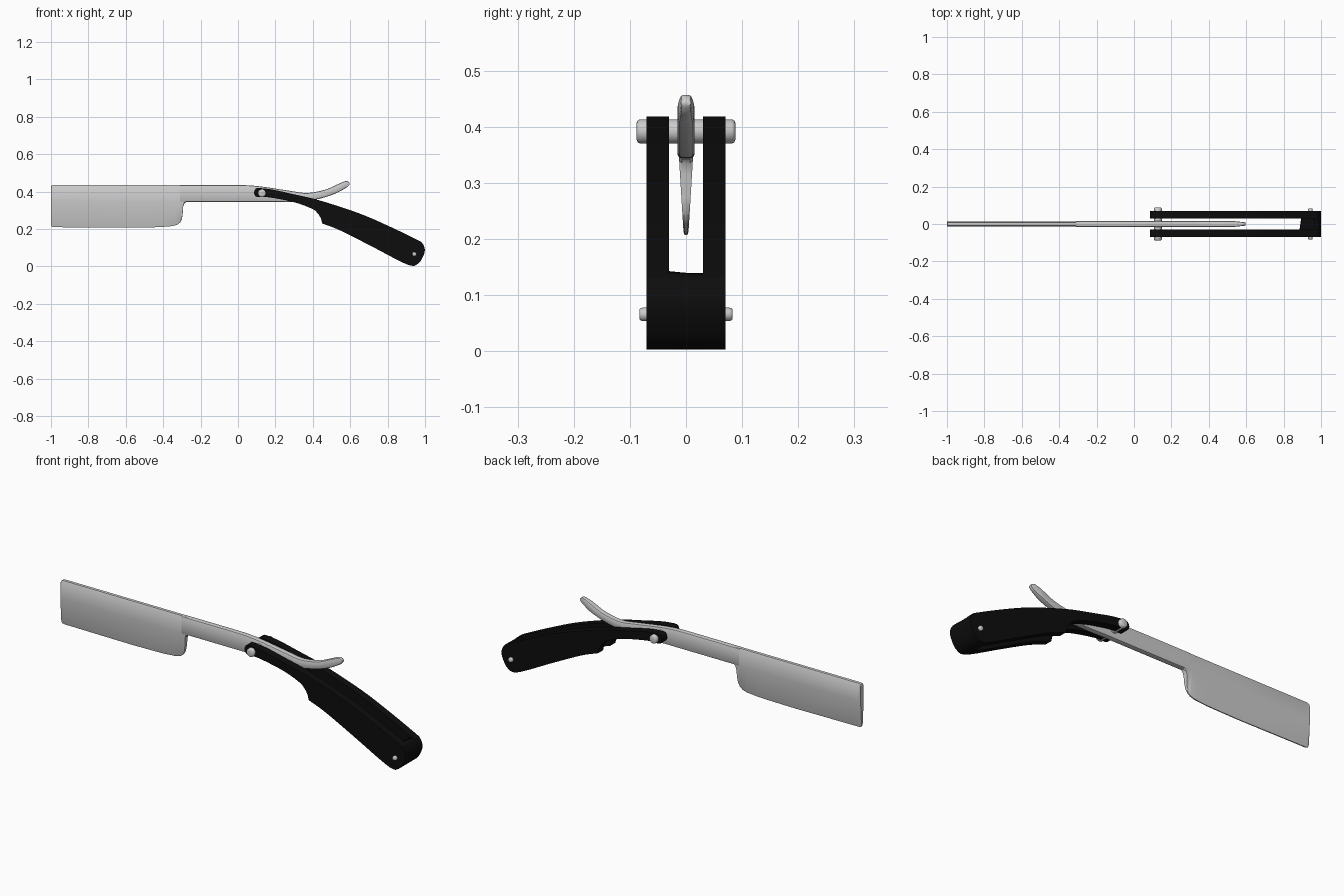
import bpy, bmesh, math
from mathutils import Vector

if "Cube" in bpy.data.objects:
    bpy.data.objects.remove(bpy.data.objects["Cube"])

black = bpy.data.materials.new("black_handle")
black.diffuse_color = (0.004, 0.004, 0.004, 1)
black.use_nodes = True
black.node_tree.nodes["Principled BSDF"].inputs["Base Color"].default_value = black.diffuse_color


def spline(pts, n=5):
    """Catmull-Rom curve through 2D points."""
    p = [Vector(q) for q in pts]
    p = [2 * p[0] - p[1]] + p + [2 * p[-1] - p[-2]]
    out = []
    for i in range(1, len(p) - 2):
        a, b, c, d = p[i - 1:i + 3]
        for k in range(n):
            t = k / n
            out.append(0.5 * (2 * b + (c - a) * t + (2 * a - 5 * b + 4 * c - d) * t ** 2
                              + (3 * b - a - 3 * c + d) * t ** 3))
    return out + [p[-2]]


def loft(name, rings, mat=None, angle=35):
    """Skin a list of equal-length rings and cap both ends."""
    bm = bmesh.new()
    rows = [[bm.verts.new(v) for v in r] for r in rings]
    n = len(rows[0])
    for a, b in zip(rows, rows[1:]):
        for i in range(n):
            j = (i + 1) % n
            bm.faces.new((a[i], a[j], b[j], b[i]))
    bm.faces.new(rows[0])
    bm.faces.new(rows[-1])
    bmesh.ops.recalc_face_normals(bm, faces=bm.faces)
    me = bpy.data.meshes.new(name)
    bm.to_mesh(me)
    bm.free()
    ob = bpy.data.objects.new(name, me)
    bpy.context.collection.objects.link(ob)
    if mat:
        me.materials.append(mat)
    bpy.ops.object.select_all(action='DESELECT')
    ob.select_set(True)
    bpy.context.view_layer.objects.active = ob
    bpy.ops.object.shade_smooth_by_angle(angle=math.radians(angle))
    return ob


def mirrored(x, half):
    """Closed ring from (half width, z) pairs listed top to bottom."""
    return [(x, w, z) for w, z in half] + [(x, -w, z) for w, z in reversed(half)]


# Blade: wedge section thinning towards the cutting edge
def thick(z):
    return 0.004 + 0.0085 * min(1, (z - 0.205) / 0.14)


stations = [(-1, .222, .426), (-.997, .214, .432), (-.988, .210, .435), (-.6, .207, .435),
            (-.42, .210, .435), (-.35, .216, .435), (-.325, .223, .435), (-.309, .235, .435),
            (-.300, .252, .435), (-.296, .275, .435), (-.294, .315, .435), (-.288, .335, .435),
            (-.278, .343, .435)]
rings = []
for x, zb, zt in stations:
    mid = max(.345, zb + .009)
    rings.append(mirrored(x, [(.008, zt), (.0115, zt - .005), (.0125, mid),
                              (thick(zb + .006), zb + .006), (thick(zb) * .6, zb)]))
loft("blade", rings)

# Shank and upswept thumb tail
tops = spline([(-.31, .435), (0, .435), (.09, .431), (.17, .421), (.28, .404), (.37, .393),
               (.465, .410), (.53, .438), (.57, .455), (.585, .456), (.594, .450), (.597, .444)])
lows = spline([(-.31, .345), (0, .345), (.09, .345), (.17, .345), (.28, .344), (.37, .349),
               (.465, .370), (.53, .394), (.57, .416), (.585, .425), (.594, .434), (.597, .439)])
rings = []
for t, b in zip(tops, lows):
    x, h = t.x, t.y - b.y
    w = .0148 * min(1, .55 + (.6 - x) * 8)
    e = min(.006, h * .3)
    rings.append(mirrored(x, [(w * .5, t.y), (w * .85, t.y - e * .35), (w, t.y - e),
                              (w, b.y + e), (w * .85, b.y + e * .35), (w * .5, b.y)]))
loft("shank_and_tail", rings)

# Handle scales: curved outline with a notch underneath, one on each side
upper = spline([(.085, .395), (.091, .411), (.108, .419), (.18, .412), (.28, .390), (.44, .352),
                (.65, .283), (.81, .214), (.955, .144), (.985, .125), (.999, .085), (.980, .035),
                (.957, .011), (.928, .004), (.866, .028), (.706, .112), (.545, .193), (.45, .230)])
lower = spline([(.45, .230), (.443, .257), (.425, .285), (.396, .308), (.305, .342), (.17, .369),
                (.107, .371), (.091, .379), (.085, .395)])
outline = upper + lower[1:-1]
for side, name in ((-1, "front_scale"), (1, "back_scale")):
    loft(name, [[(p.x, side * y, p.y) for p in outline] for y in (.03, .07)], black)

# Slanted wedge spacer joining the scales at the butt
butt = spline([(.955, .143), (.985, .125), (.999, .085), (.980, .035),
               (.957, .011), (.928, .004), (.885, .020)])
rings = []
for y, dx in ((-.031, 0), (.031, .013)):
    ring = [(p.x, y, p.y) for p in butt]
    ring[0] = (.955 + dx, y, .143 - dx * .46)
    ring[-1] = (.885 + dx, y, .020 - dx * .46)
    rings.append(ring)
loft("butt_spacer", rings, black)

# Pivot and butt pins
for name, x, z, r, half in (("pivot_pin", .128, .392, .0215, .088), ("butt_pin", .943, .066, .012, .083)):
    prof = [(-half, r * .7), (-half + .002, r * .9), (-half + .006, r),
            (half - .006, r), (half - .002, r * .9), (half, r * .7)]
    loft(name, [[(x + q * math.cos(a * math.pi / 12), y, z + q * math.sin(a * math.pi / 12))
                 for a in range(24)] for y, q in prof], angle=50)
